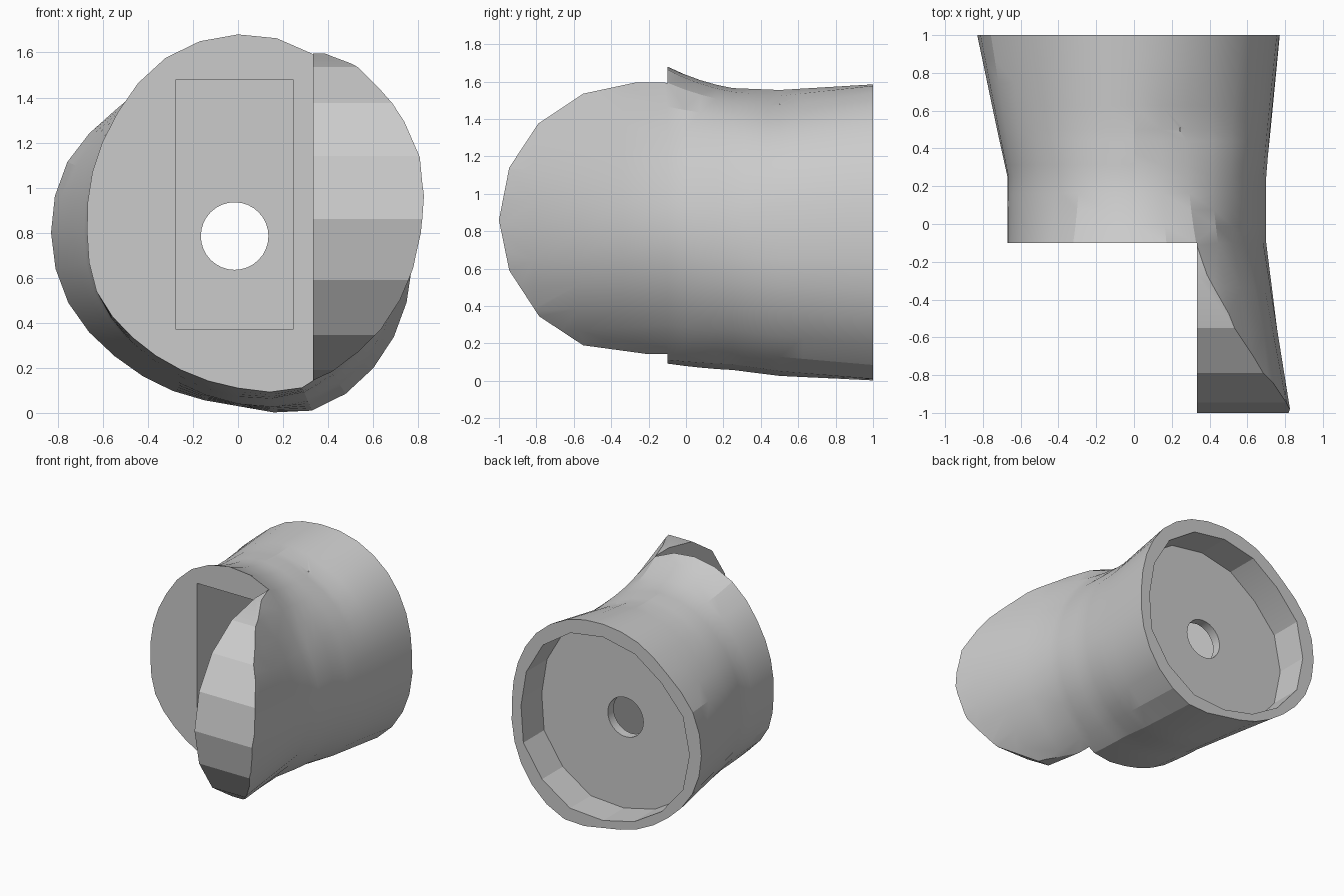
import bpy, bmesh, math
from mathutils import Vector

cube = bpy.data.objects.get("Cube")
if cube:
    bpy.data.objects.remove(cube, do_unlink=True)

grey = bpy.data.materials.new("plain_grey")
grey.use_nodes = True
grey.diffuse_color = (0.6, 0.6, 0.6, 1)
grey.node_tree.nodes["Principled BSDF"].inputs["Base Color"].default_value = (0.6, 0.6, 0.6, 1)

AXIS_Z = 0.8
# Radii of each cross-section around the long axis, counter-clockwise from +x
REAR = [.77, .78, .80, .80, .785, .78, .77, .82, .83, .815, .775, .76, .77, .855, .85, .81]
FLARE = [.72, .725, .73, .72, .755, .75, .735, .735, .725, .725, .71, .715, .76, .81, .795, .76]
WAIST = [.70, .70, .73, .75, .765, .755, .72, .69, .67, .68, .68, .69, .735, .77, .75, .725]
FACE = [.70, .70, .74, .86, .88, .84, .755, .70, .67, .68, .66, .66, .69, .745, .71, .70]
TIP = [.82, .895, .985, 1.12, 1.1, .95, .755, .70, .67, .68, .66, .66, .69, .745, .78, .795]
KEYS = [(-1.05, TIP), (-.1, FACE), (.25, WAIST), (.5, FLARE), (1, REAR)]


def catmull(a, b, c, d, t):
    return b + t / 2 * (c - a + t * (2*a - 5*b + 4*c - d + t * (3*(b - c) + d - a)))


def refine(radii):
    """Double the number of points around a section."""
    n = len(radii)
    out = []
    for i in range(n):
        a, b, c, d = (radii[(i + k) % n] for k in (-1, 0, 1, 2))
        out += [b, catmull(a, b, c, d, .5)]
    return out


def ring(radii, y):
    step = math.tau / len(radii)
    return [Vector((r * math.cos(i * step), y, AXIS_Z + r * math.sin(i * step)))
            for i, r in enumerate(radii)]


def moved(points, offset):
    return [p + Vector(offset) for p in points]


def loft(name, rings):
    """Skin closed rings and cap both ends."""
    bm = bmesh.new()
    rows = [[bm.verts.new(p) for p in r] for r in rings]
    n = len(rows[0])
    for low, high in zip(rows, rows[1:]):
        for i in range(n):
            j = (i + 1) % n
            bm.faces.new((low[i], low[j], high[j], high[i]))
    bm.faces.new(rows[0])
    bm.faces.new(rows[-1])
    bmesh.ops.recalc_face_normals(bm, faces=bm.faces)
    mesh = bpy.data.meshes.new(name)
    bm.to_mesh(mesh)
    bm.free()
    mesh.materials.append(grey)
    obj = bpy.data.objects.new(name, mesh)
    bpy.context.collection.objects.link(obj)
    return obj


def box(name, low, high):
    rect = [(low[0], low[2]), (high[0], low[2]), (high[0], high[2]), (low[0], high[2])]
    return loft(name, [[Vector((x, y, z)) for x, z in rect] for y in (low[1], high[1])])


def cut(body, tool, operation="DIFFERENCE"):
    mod = body.modifiers.new(tool.name, "BOOLEAN")
    mod.operation, mod.solver, mod.object = operation, "EXACT", tool
    bpy.context.view_layer.objects.active = body
    bpy.ops.object.modifier_apply(modifier=mod.name)
    bpy.data.objects.remove(tool, do_unlink=True)


# Sleeve body: sections blended along its length
sections = []
for (y0, r0), (y1, r1) in zip(KEYS, KEYS[1:]):
    for k in range(4):
        t = k / 4
        w = t * (1.5 - .5 * t) if r1 is WAIST else t
        sections.append(ring(refine([a + (b - a) * w for a, b in zip(r0, r1)]),
                             y0 + (y1 - y0) * t))
sections.append(ring(refine(REAR), 1))
body = loft("sleeve_body", sections)

# Open the front beside the rounded side lobe
cut(body, box("front_clearance", (-2, -2, -1), (.333, -.1, 3)))

# Round the lobe in side profile
profile = [(2, 3), (-.11, 3), (-.11, 1.595), (-.27, 1.595), (-.55, 1.535), (-.79, 1.375),
           (-.945, 1.14), (-1, .86), (-.945, .59), (-.785, .345), (-.55, .19),
           (-.11, .13), (-.11, -1), (2, -1)]
cut(body, loft("lobe_profile", [[Vector((x, y, z)) for y, z in profile] for x in (-2, 2)]),
    "INTERSECT")

# Rear recess, front pocket and the hole joining them
inner = [min(r, .81) * .9 for r in REAR]
cut(body, loft("rear_recess", [moved(ring(inner, y), (0, 0, -.02)) for y in (.75, 1.2)]))
cut(body, box("front_pocket", (-.275, -.5, .37), (.245, .68, 1.48)))
cut(body, loft("through_hole", [moved(ring([.15] * 32, y), (-.015, 0, -.015))
                                for y in (.5, .95)]))

# Smooth shading with sharp edges kept
bpy.ops.object.select_all(action="DESELECT")
body.select_set(True)
bpy.context.view_layer.objects.active = body
bpy.ops.object.shade_smooth_by_angle(angle=math.radians(15))
